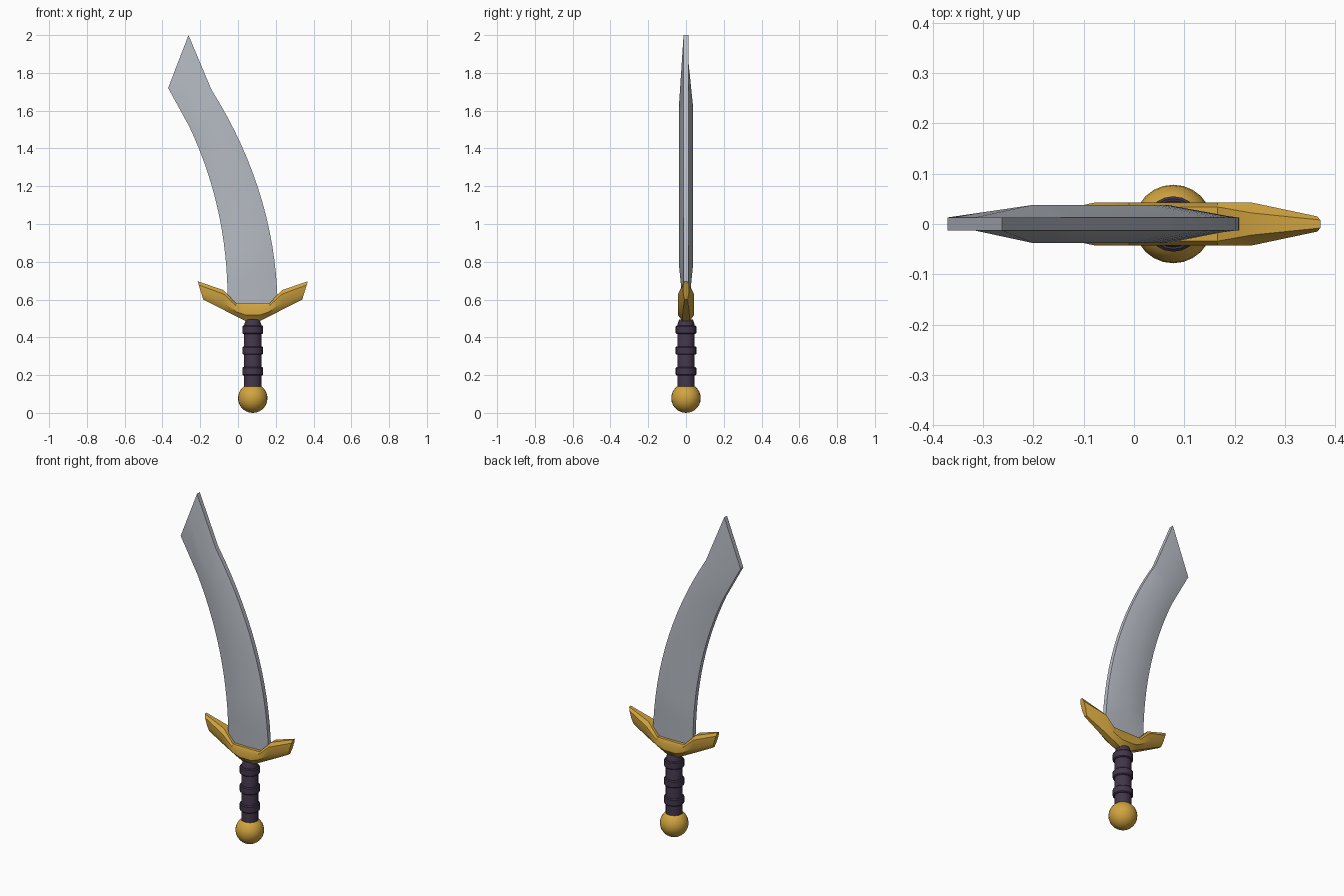
import bpy, bmesh, math
from mathutils import Vector

if "Cube" in bpy.data.objects:
    bpy.data.objects.remove(bpy.data.objects["Cube"])

CX = 0.078  # x of the handle axis


def material(name, rgb):
    m = bpy.data.materials.new(name)
    m.diffuse_color = (*rgb, 1)
    m.use_nodes = True
    m.node_tree.nodes["Principled BSDF"].inputs["Base Color"].default_value = m.diffuse_color
    return m


steel = material("steel", (0.47, 0.50, 0.55))
gold = material("gold", (0.64, 0.37, 0.05))
leather = material("dark_purple_leather", (0.055, 0.037, 0.07))


def finish(ob, mat, angle=30):
    ob.data.materials.append(mat)
    bpy.ops.object.select_all(action='DESELECT')
    ob.select_set(True)
    bpy.context.view_layer.objects.active = ob
    bpy.ops.object.shade_smooth_by_angle(angle=math.radians(angle))
    return ob


def loft(name, sections, mat, angle=30):
    """Skin a row of closed cross-sections and cap both ends."""
    bm = bmesh.new()
    rows = [[bm.verts.new(p) for p in s] for s in sections]
    n = len(rows[0])
    for a, b in zip(rows, rows[1:]):
        for i in range(n):
            j = (i + 1) % n
            bm.faces.new((a[i], a[j], b[j], b[i]))
    bm.faces.new(rows[0])
    bm.faces.new(rows[-1])
    bmesh.ops.recalc_face_normals(bm, faces=bm.faces)
    me = bpy.data.meshes.new(name)
    bm.to_mesh(me)
    bm.free()
    ob = bpy.data.objects.new(name, me)
    bpy.context.collection.objects.link(ob)
    return finish(ob, mat, angle)


def curve(a, b, c, t):
    """Point on a quadratic curve."""
    a, b, c = Vector(a), Vector(b), Vector(c)
    return a * (1 - t) ** 2 + b * 2 * t * (1 - t) + c * t * t


def blade_section(left, right, half, edge=0.013):
    """Flat-edged lens with a central ridge."""
    mx, mz = (left + right) / 2
    return [(left.x, -edge, left.y), (mx, -half, mz), (right.x, -edge, right.y),
            (right.x, edge, right.y), (mx, half, mz), (left.x, edge, left.y)]


# Blade: curved body, then a slanted thin tip
sections = []
for i in range(16):
    t = i / 15
    left = curve((-0.055, 0.57), (-0.05, 1.08), (-0.26, 1.52), t)
    right = curve((0.21, 0.57), (0.20, 1.17), (-0.14, 1.71), t)
    sections.append(blade_section(left, right, min(0.038, 0.016 + 0.11 * t)))
sections.append(blade_section(Vector((-0.37, 1.72)), Vector((-0.262, 2.0)), 0.013))
loft("blade", sections, steel)

# Guard: per station, bottom (dx, z), top (dx, z), bottom / side / top half depths
half_guard = [
    ((0.035, 0.485), (0.045, 0.58), 0.018, 0.043, 0.034),
    ((0.085, 0.51), (0.088, 0.58), 0.018, 0.043, 0.034),
    ((0.150, 0.543), (0.155, 0.65), 0.016, 0.043, 0.022),
    ((0.262, 0.60), (0.292, 0.697), 0.008, 0.015, 0.008),
]


def guard_section(sign, station):
    (bx, bz), (tx, tz), hb, hs, ht = station
    b, t = Vector((CX + sign * bx, bz)), Vector((CX + sign * tx, tz))
    low, high = b.lerp(t, 0.35), b.lerp(t, 0.8)
    side = [(b, hb), (low, hs), (high, hs), (t, ht)]
    return ([(p.x, -h, p.y) for p, h in side]
            + [(p.x, h, p.y) for p, h in reversed(side)])


loft("guard", [guard_section(-1, s) for s in reversed(half_guard)]
     + [guard_section(1, s) for s in half_guard], gold)


def turned(name, profile, mat, sides=20):
    """Round part on the handle axis from (radius, z) pairs."""
    rings = [[(CX + r * math.cos(2 * math.pi * i / sides),
               r * math.sin(2 * math.pi * i / sides), z) for i in range(sides)]
             for r, z in profile]
    return loft(name, rings, mat)


# Grip with three raised wraps
turned("grip", [(0.046, 0.12), (0.046, 0.465), (0.036, 0.495)], leather)
for k, z in enumerate((0.22, 0.33, 0.44)):
    turned(f"grip_wrap_{k + 1}", [(0.050, z - 0.022), (0.055, z - 0.017),
                                  (0.055, z + 0.017), (0.050, z + 0.022)], leather)

# Pommel ball
bpy.ops.mesh.primitive_uv_sphere_add(segments=24, ring_count=14, radius=0.078,
                                     location=(CX, 0, 0.078))
pommel = bpy.context.object
pommel.name = "pommel"
finish(pommel, gold, 40)
